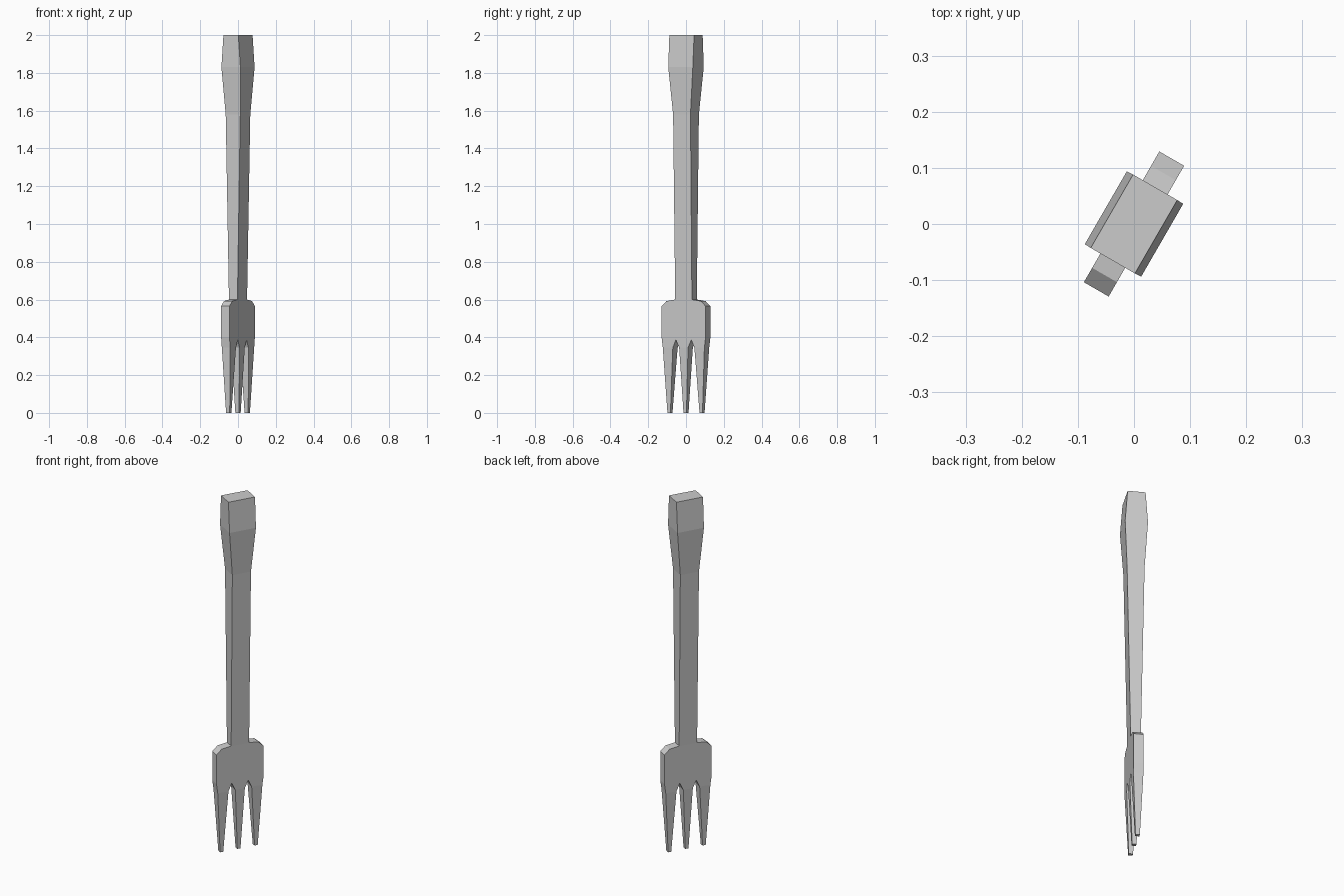
import bpy, bmesh, math

if "Cube" in bpy.data.objects:
    bpy.data.objects.remove(bpy.data.objects["Cube"])

TURN = math.radians(60)   # the fork stands turned about z
THICK = 0.0255            # half thickness of the head


def finish(name, bm):
    bmesh.ops.recalc_face_normals(bm, faces=bm.faces)
    mesh = bpy.data.meshes.new(name)
    bm.to_mesh(mesh)
    bm.free()
    obj = bpy.data.objects.new(name, mesh)
    obj.rotation_euler.z = TURN
    bpy.context.collection.objects.link(obj)
    return obj


def loft(name, sections, cap_first=False, cap_last=False):
    """Rectangular sections (z, centre x, half width, half thickness) joined in a row."""
    bm = bmesh.new()
    rings = [[bm.verts.new((cx + sx * a, sy * b, z))
              for sx, sy in ((-1, -1), (1, -1), (1, 1), (-1, 1))]
             for z, cx, a, b in sections]
    for lo, hi in zip(rings, rings[1:]):
        for i in range(4):
            j = (i + 1) % 4
            bm.faces.new((lo[i], lo[j], hi[j], hi[i]))
    if cap_first:
        bm.faces.new(rings[0])
    if cap_last:
        bm.faces.new(rings[-1])
    return finish(name, bm)


# Handle, swelling towards the end
loft("handle", [(0.598, 0, 0.051, 0.0258), (1.58, 0, 0.053, 0.0445),
                (1.83, 0, 0.075, 0.058), (2.0, 0, 0.0755, 0.0455)], cap_last=True)

# Head plate: half outline mirrored, open where handle and tines join
half = [(0.051, 0.60), (0.105, 0.592), (0.1345, 0.565), (0.1345, 0.40),
        (0.127, 0.345), (0.066, 0.345), (0.047, 0.387), (0.027, 0.345)]
outline = half + [(-x, z) for x, z in reversed(half)]
bm = bmesh.new()
front = [bm.verts.new((x, -THICK, z)) for x, z in outline]
back = [bm.verts.new((x, THICK, z)) for x, z in outline]
bm.faces.new(front)
bm.faces.new(back)
for i in range(len(outline)):
    j = (i + 1) % len(outline)
    if outline[i][1] != outline[j][1] or outline[i][0] == outline[j][0]:
        bm.faces.new((front[i], front[j], back[j], back[i]))
finish("head", bm)

# Three tapering tines
loft("middle_tine", [(0, 0, 0.009, 0.011), (0.345, 0, 0.027, THICK)], cap_first=True)
for side, label in ((-1, "left"), (1, "right")):
    loft(label + "_tine", [(0, side * 0.098, 0.009, 0.011),
                           (0.345, side * 0.0965, 0.0305, THICK)], cap_first=True)
